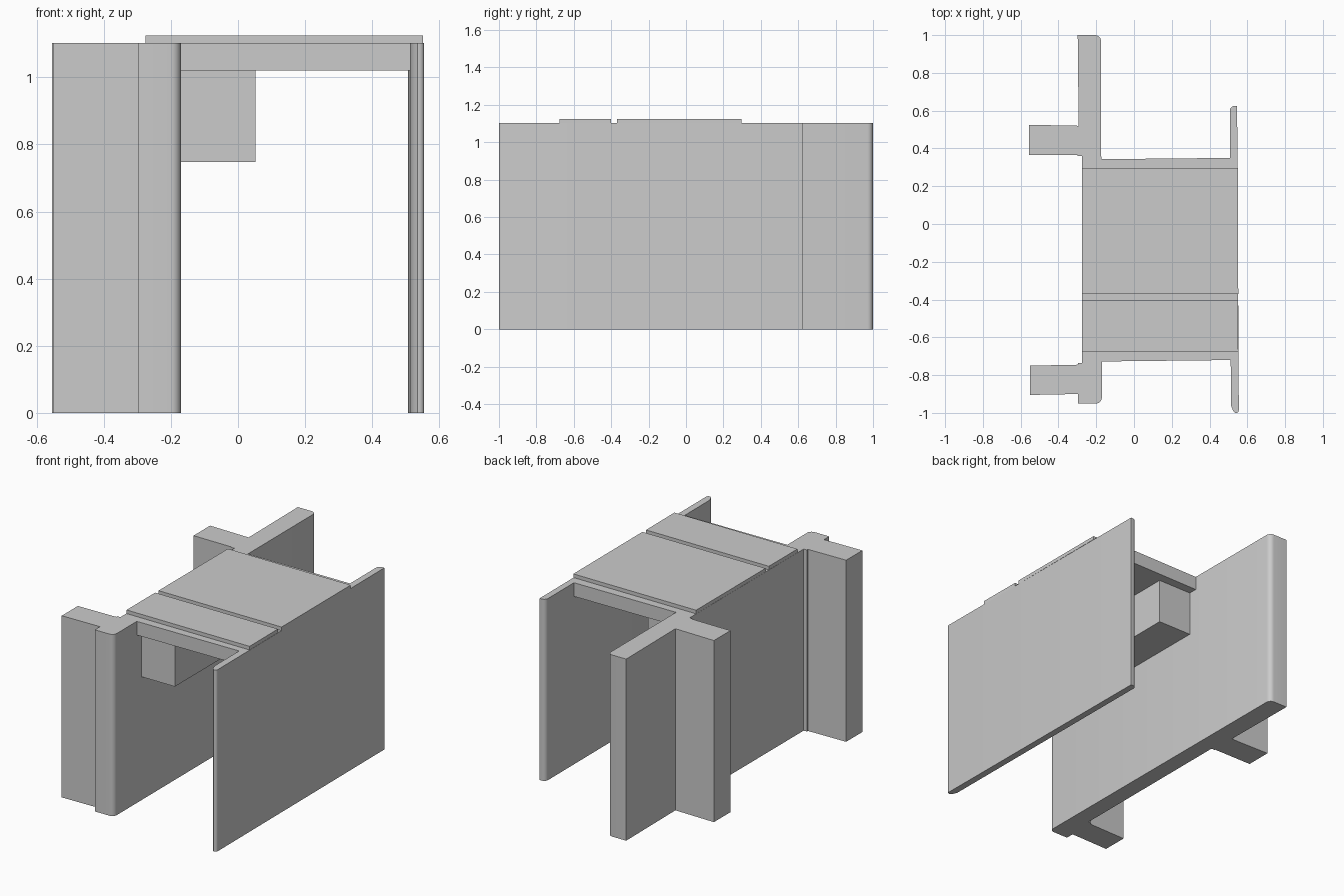
import bpy, bmesh, math

if "Cube" in bpy.data.objects:
    bpy.data.objects.remove(bpy.data.objects["Cube"])

def corner(cx, cy, r, start, n=5):
    """Quarter-circle points, counter-clockwise from the start angle."""
    return [(cx + r * math.cos(math.radians(start + 90 * i / n)),
             cy + r * math.sin(math.radians(start + 90 * i / n))) for i in range(n + 1)]

def extrude(name, outline, z0, z1):
    """Counter-clockwise plan outline raised from z0 to z1."""
    bm = bmesh.new()
    face = bm.faces.new([bm.verts.new((x, y, z0)) for x, y in outline])
    res = bmesh.ops.extrude_face_region(bm, geom=[face])
    for v in res["geom"]:
        if isinstance(v, bmesh.types.BMVert):
            v.co.z = z1
    bmesh.ops.recalc_face_normals(bm, faces=bm.faces[:])
    mesh = bpy.data.meshes.new(name)
    bm.to_mesh(mesh)
    bm.free()
    ob = bpy.data.objects.new(name, mesh)
    bpy.context.collection.objects.link(ob)
    return ob

def smooth(ob):
    bpy.ops.object.select_all(action='DESELECT')
    ob.select_set(True)
    bpy.context.view_layer.objects.active = ob
    bpy.ops.object.shade_smooth_by_angle(angle=math.radians(30))

WALL_TOP = 1.103

# Thick left wall with two buttresses and rounded inner corners
left = [(-0.297, -0.95)]
left += corner(-0.2, -0.92, 0.03, -90)
left += corner(-0.205, 0.97, 0.03, 0)
left += [(-0.298, 1.0), (-0.293, 0.52), (-0.555, 0.525), (-0.555, 0.366),
         (-0.3, 0.365), (-0.3, 0.36), (-0.276, 0.36),
         (-0.276, -0.735), (-0.297, -0.735), (-0.297, -0.745),
         (-0.551, -0.75), (-0.551, -0.905), (-0.297, -0.9)]
smooth(extrude("left_wall", left, 0, WALL_TOP))

# Thin right wall, ends rounded
right = corner(0.54, -0.985, 0.015, -90)
right += [(0.546, 0.625)]
right += corner(0.532, 0.6, 0.025, 90)
right += [(0.513, -0.96), (0.525, -0.99), (0.535, -1.0)]
smooth(extrude("right_wall", right, 0, WALL_TOP))

# Ceiling slab spanning between the walls
extrude("ceiling_slab", [(-0.19, -0.728), (0.53, -0.72), (0.53, 0.35), (-0.19, 0.343)],
        1.02, WALL_TOP)

# Two roof plates with a narrow groove between them
for name, y0, y1 in (("front_roof_plate", -0.677, -0.402), ("rear_roof_plate", -0.37, 0.296)):
    extrude(name, [(-0.275, y0), (0.552, y0), (0.55, y1), (-0.275, y1)], WALL_TOP, 1.125)

# Boxed duct hung under the ceiling along the left wall
extrude("ceiling_duct", [(-0.19, -0.68), (0.052, -0.68), (0.052, 0.29), (-0.19, 0.29)],
        0.748, 1.02)
